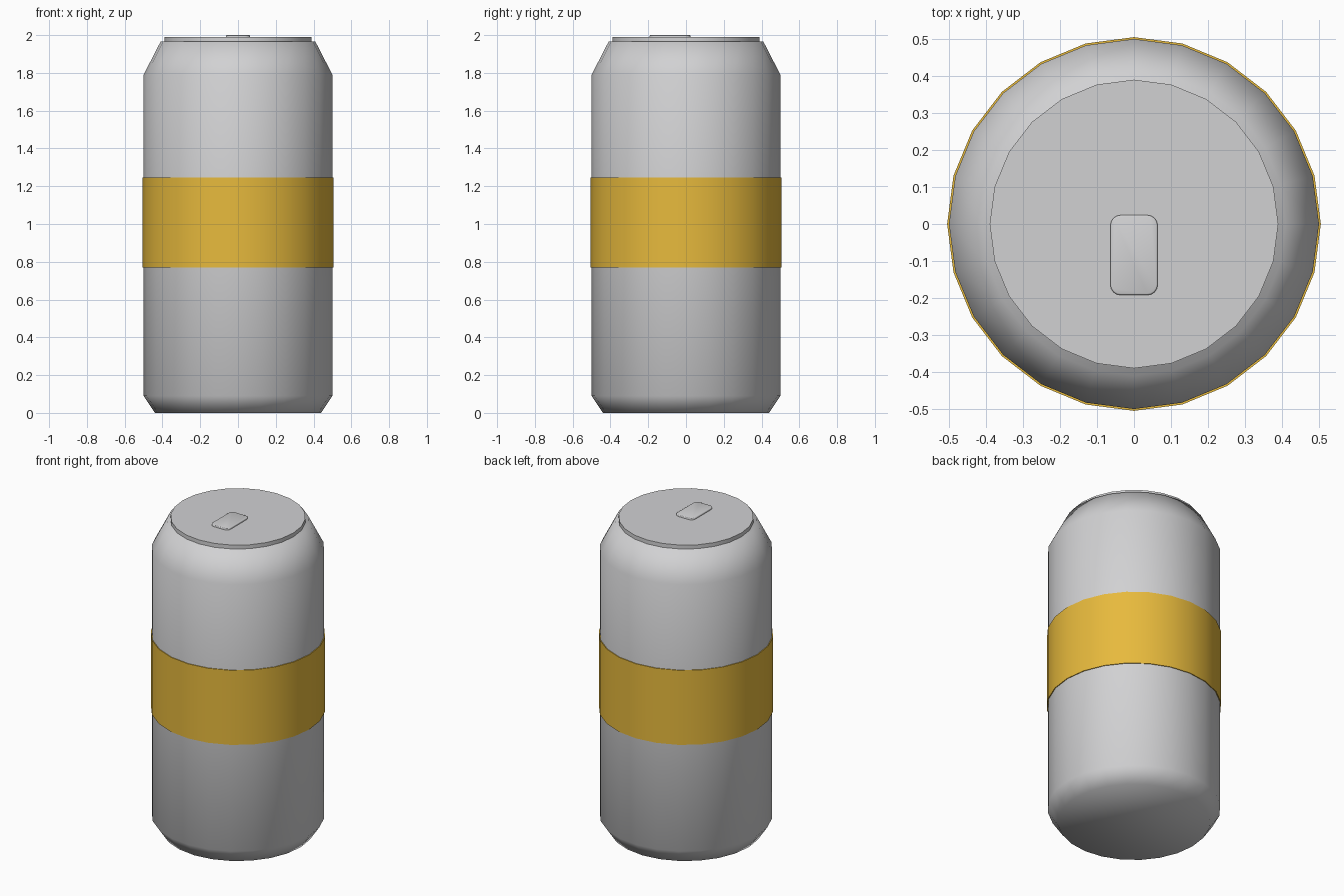
import bpy
import bmesh
import math

SIDES = 24

cube = bpy.data.objects.get("Cube")
if cube:
    bpy.data.objects.remove(cube, do_unlink=True)


def material(name, rgb):
    mat = bpy.data.materials.new(name)
    mat.use_nodes = True
    color = (*rgb, 1.0)
    mat.diffuse_color = color
    mat.node_tree.nodes["Principled BSDF"].inputs["Base Color"].default_value = color
    return mat


def finish(name, bm, mat, angle):
    bmesh.ops.recalc_face_normals(bm, faces=bm.faces[:])
    mesh = bpy.data.meshes.new(name)
    bm.to_mesh(mesh)
    bm.free()
    mesh.materials.append(mat)
    obj = bpy.data.objects.new(name, mesh)
    bpy.context.collection.objects.link(obj)
    bpy.ops.object.select_all(action="DESELECT")
    obj.select_set(True)
    bpy.context.view_layer.objects.active = obj
    bpy.ops.object.shade_smooth_by_angle(angle=math.radians(angle))
    return obj


def lathe(name, profile, mat, angle, closed=False):
    """Turn (radius, height) points about z; cap the ends or close the loop."""
    bm = bmesh.new()
    turns = [math.tau * i / SIDES for i in range(SIDES)]
    rings = [[bm.verts.new((r * math.cos(a), r * math.sin(a), z)) for a in turns]
             for r, z in profile]
    pairs = list(zip(rings, rings[1:]))
    if closed:
        pairs.append((rings[-1], rings[0]))
    else:
        bm.faces.new(rings[0])
        bm.faces.new(rings[-1])
    for low, high in pairs:
        for i in range(SIDES):
            j = (i + 1) % SIDES
            bm.faces.new((low[i], low[j], high[j], high[i]))
    return finish(name, bm, mat, angle)


metal = material("brushed grey", (0.64, 0.64, 0.65))
gold = material("gold", (0.80, 0.49, 0.046))

# Can body with chamfered base and sloping shoulder, softly shaded throughout
lathe("can_body", [(0.44, 0), (0.5, 0.09), (0.5, 1.79), (0.41, 1.965)], metal, 80)

# Label band wrapped around the middle
lathe("label_band", [(0.49, 0.77), (0.505, 0.77), (0.505, 1.245), (0.49, 1.245)],
      gold, 30, closed=True)

# Flat lid disc
lathe("lid", [(0.39, 1.95), (0.39, 1.99)], metal, 30)

# Pull tab: rounded plate set forward on the lid
bm = bmesh.new()
bmesh.ops.create_cube(bm, size=1)
for v in bm.verts:
    v.co.x *= 0.128
    v.co.y = v.co.y * 0.216 - 0.084
    v.co.z = v.co.z * 0.02 + 1.99
upright = [e for e in bm.edges if abs(e.verts[0].co.z - e.verts[1].co.z) > 0.01]
bmesh.ops.bevel(bm, geom=upright, offset=0.028, segments=4, profile=0.5, affect="EDGES")
rim = [e for e in bm.edges if all(v.co.z > 1.995 for v in e.verts)]
bmesh.ops.bevel(bm, geom=rim, offset=0.004, segments=2, profile=0.5, affect="EDGES")
finish("pull_tab", bm, metal, 60)
